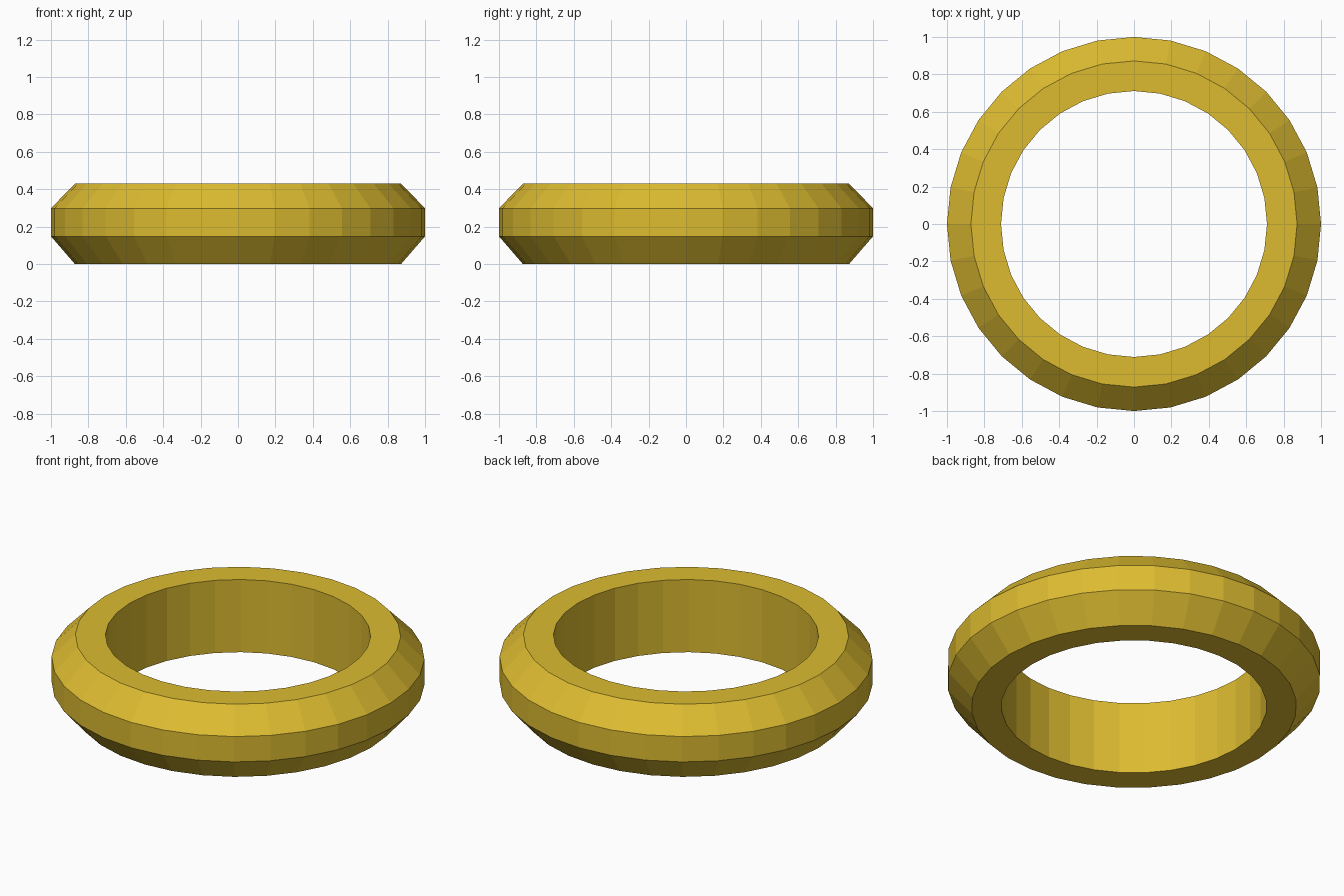
import bpy
from math import cos, sin, tau

if "Cube" in bpy.data.objects:
    bpy.data.objects.remove(bpy.data.objects["Cube"])

SIDES = 32
# Ring cross-section (radius, height): straight bore, chamfered outside
PROFILE = [(0.711, 0.0), (0.872, 0.0), (1.0, 0.148),
           (1.0, 0.298), (0.872, 0.43), (0.711, 0.43)]


def lathe(name, profile, sides):
    """Revolve a closed profile around z into flat-shaded quads."""
    n = len(profile)
    verts = [(r * cos(tau * i / sides), r * sin(tau * i / sides), z)
             for i in range(sides) for r, z in profile]
    faces = []
    for i in range(sides):
        a, b = i * n, (i + 1) % sides * n
        for j in range(n):
            k = (j + 1) % n
            faces.append((a + j, b + j, b + k, a + k))
    # Profile runs counter-clockwise, so flip to face outward
    faces = [f for f in faces]
    mesh = bpy.data.meshes.new(name)
    mesh.from_pydata(verts, [], faces)
    obj = bpy.data.objects.new(name, mesh)
    bpy.context.collection.objects.link(obj)
    return obj


# Gold ring
ring = lathe("ring", PROFILE, SIDES)
gold = bpy.data.materials.new("gold")
gold.diffuse_color = (0.72, 0.50, 0.03, 1.0)
gold.use_nodes = True
gold.node_tree.nodes["Principled BSDF"].inputs["Base Color"].default_value = gold.diffuse_color
ring.data.materials.append(gold)
